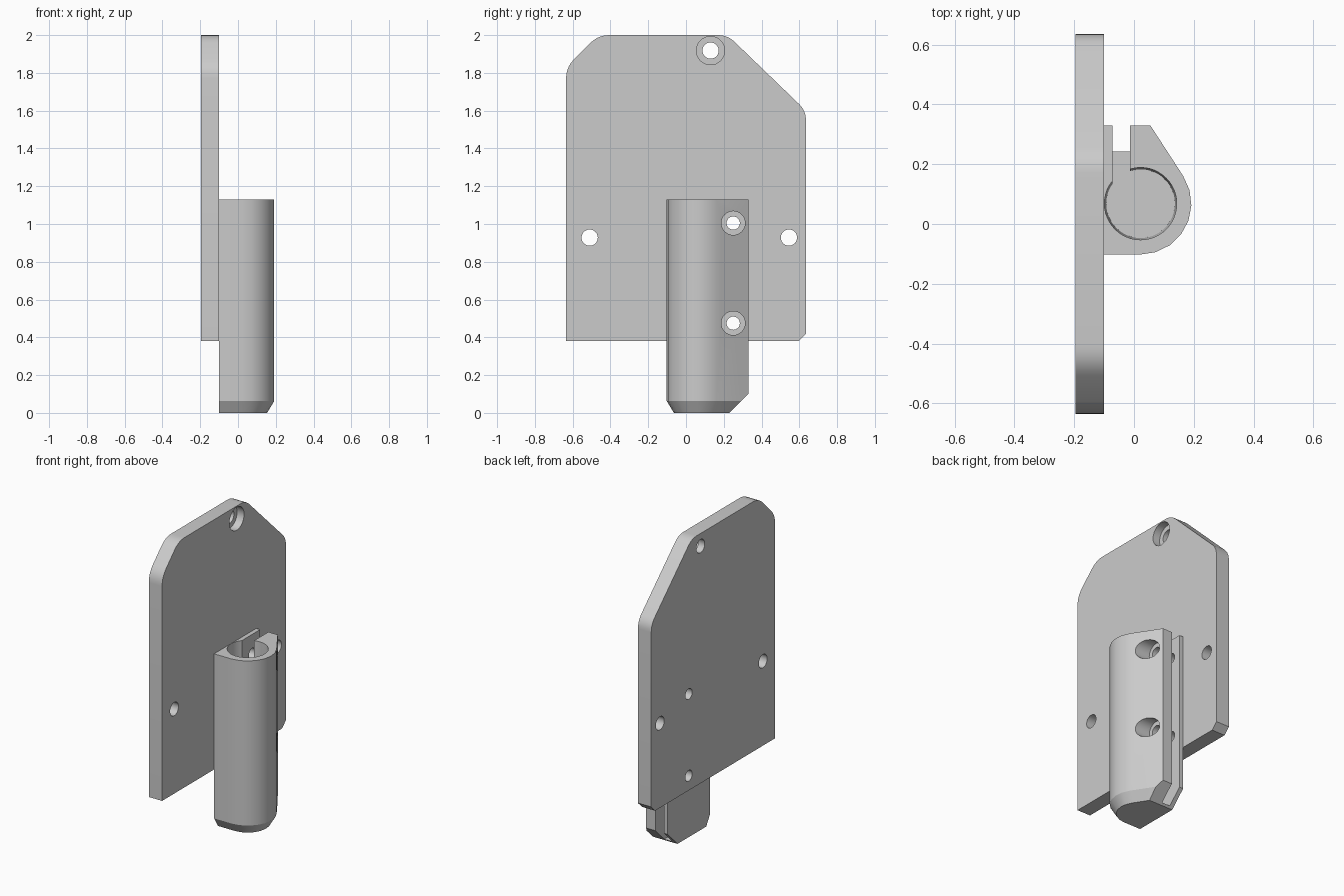
import bpy, bmesh, math
from mathutils import Vector, Matrix

if "Cube" in bpy.data.objects:
    bpy.data.objects.remove(bpy.data.objects["Cube"])

gray = bpy.data.materials.new("plain gray")
gray.use_nodes = True
color = (0.6, 0.6, 0.6, 1)
gray.diffuse_color = color
gray.node_tree.nodes["Principled BSDF"].inputs["Base Color"].default_value = color


def add_object(name, bm):
    bmesh.ops.recalc_face_normals(bm, faces=bm.faces)
    mesh = bpy.data.meshes.new(name)
    bm.to_mesh(mesh)
    bm.free()
    mesh.materials.append(gray)
    obj = bpy.data.objects.new(name, mesh)
    bpy.context.collection.objects.link(obj)
    return obj


def loft(bm, rings):
    """Skin a stack of matching closed outlines and cap both ends."""
    rows = [[bm.verts.new(p) for p in ring] for ring in rings]
    for a, b in zip(rows, rows[1:]):
        for i in range(len(a)):
            j = (i + 1) % len(a)
            bm.faces.new((a[i], a[j], b[j], b[i]))
    bm.faces.new(rows[0])
    bm.faces.new(rows[-1])


def round_cutter(start, end, r1, r2=None, segments=32):
    """Cylinder or cone running from start to end."""
    start, end = Vector(start), Vector(end)
    axis = end - start
    turn = axis.to_track_quat('Z', 'Y').to_matrix().to_4x4()
    bm = bmesh.new()
    bmesh.ops.create_cone(bm, cap_ends=True, segments=segments, radius1=r1,
                          radius2=r2 or r1, depth=axis.length,
                          matrix=Matrix.Translation((start + end) / 2) @ turn)
    return add_object("hole_cutter", bm)


def box_cutter(low, high):
    low, high = Vector(low), Vector(high)
    bm = bmesh.new()
    bmesh.ops.create_cube(bm, size=1, matrix=Matrix.Translation((low + high) / 2)
                          @ Matrix.Diagonal((*(high - low), 1)))
    return add_object("slot_cutter", bm)


def carve(obj, cutters):
    """Subtract the cutters, bake the result and discard them."""
    for c in cutters:
        c.hide_render = True
        mod = obj.modifiers.new("cut", 'BOOLEAN')
        mod.operation, mod.solver, mod.object = 'DIFFERENCE', 'EXACT', c
    bpy.context.view_layer.update()
    graph = bpy.context.evaluated_depsgraph_get()
    mesh = bpy.data.meshes.new_from_object(obj.evaluated_get(graph))
    obj.modifiers.clear()
    obj.data = mesh
    for c in cutters:
        bpy.data.objects.remove(c)
    bpy.ops.object.select_all(action='DESELECT')
    obj.select_set(True)
    bpy.context.view_layer.objects.active = obj
    bpy.ops.object.shade_smooth_by_angle(angle=math.radians(25))


def rounded(corners, steps=5):
    """Outline from (y, z, setback) corners, softened where setback > 0."""
    out = []
    for i, (y, z, s) in enumerate(corners):
        p = Vector((y, z))
        if not s:
            out.append(p)
            continue
        a = Vector(corners[i - 1][:2]) - p
        b = Vector(corners[(i + 1) % len(corners)][:2]) - p
        a, b = p + a.normalized() * s, p + b.normalized() * s
        for k in range(steps + 1):
            t = k / steps
            out.append(a * (1 - t) ** 2 + p * 2 * t * (1 - t) + b * t * t)
    return out


# Mounting plate
BACK, FACE = -0.195, -0.1
outline = rounded([(-.635, .38, 0), (-.635, 1.83, .06), (-.465, 2, .06),
                   (.22, 2, .05), (.635, 1.6, .05), (.635, .42, 0), (.595, .38, 0)])
bm = bmesh.new()
loft(bm, [[(x, p.x, p.y) for p in outline] for x in (BACK, FACE)])
plate = add_object("mounting_plate", bm)

BOLT_Y, BOLT_Z = .25, (.475, 1.005)
holes = [(-.51, .928, .043), (.545, .928, .043), (.13, 1.918, .043)]
holes += [(BOLT_Y, z, .035) for z in BOLT_Z]
cutters = [round_cutter((-.5, y, z), (.5, y, z), r) for y, z, r in holes]
cutters.append(round_cutter((-.15, .13, 1.918), (.5, .13, 1.918), .075))
carve(plate, cutters)

# Clamp body: round socket with a split jaw, tapered at the foot
CX, CY, RADIUS, JAW_Y, TOP = .022, .068, .17, .33, 1.13


def clamp_ring(inset, z):
    r = RADIUS - inset
    tilt = math.radians(33)
    pts = [(FACE, JAW_Y, z), (FACE, CY - r, z)]
    for k in range(8):
        a = -math.pi / 2 + (math.pi / 2 + tilt) * k / 7
        pts.append((CX + r * math.cos(a), CY + r * math.sin(a), z))
    # Straight tangent flank up to the jaw tip
    rise = JAW_Y - pts[-1][1]
    pts.append((pts[-1][0] - rise * math.tan(tilt), JAW_Y, z))
    return pts


bm = bmesh.new()
loft(bm, [clamp_ring(.038, 0), clamp_ring(0, .063), clamp_ring(0, TOP)])
# Sloping cut under the jaw
cut = bmesh.ops.bisect_plane(bm, geom=bm.verts[:] + bm.edges[:] + bm.faces[:],
                             plane_co=(0, .23, 0), plane_no=(0, 1, -1), clear_outer=True)
bmesh.ops.holes_fill(bm, edges=[e for e in bm.edges if e.is_boundary])
clamp = add_object("clamp_socket", bm)

FLOOR = .012
cutters = [round_cutter((CX, CY, FLOOR), (CX, CY, TOP + .01), .115, .121, 48),
           box_cutter((-.072, CY, FLOOR), (-.013, .6, TOP + .1))]
for z in BOLT_Z:
    cutters.append(round_cutter((-.5, BOLT_Y, z), (.5, BOLT_Y, z), .035))
    cutters.append(round_cutter((.04, BOLT_Y, z), (.5, BOLT_Y, z), .063))
carve(clamp, cutters)
